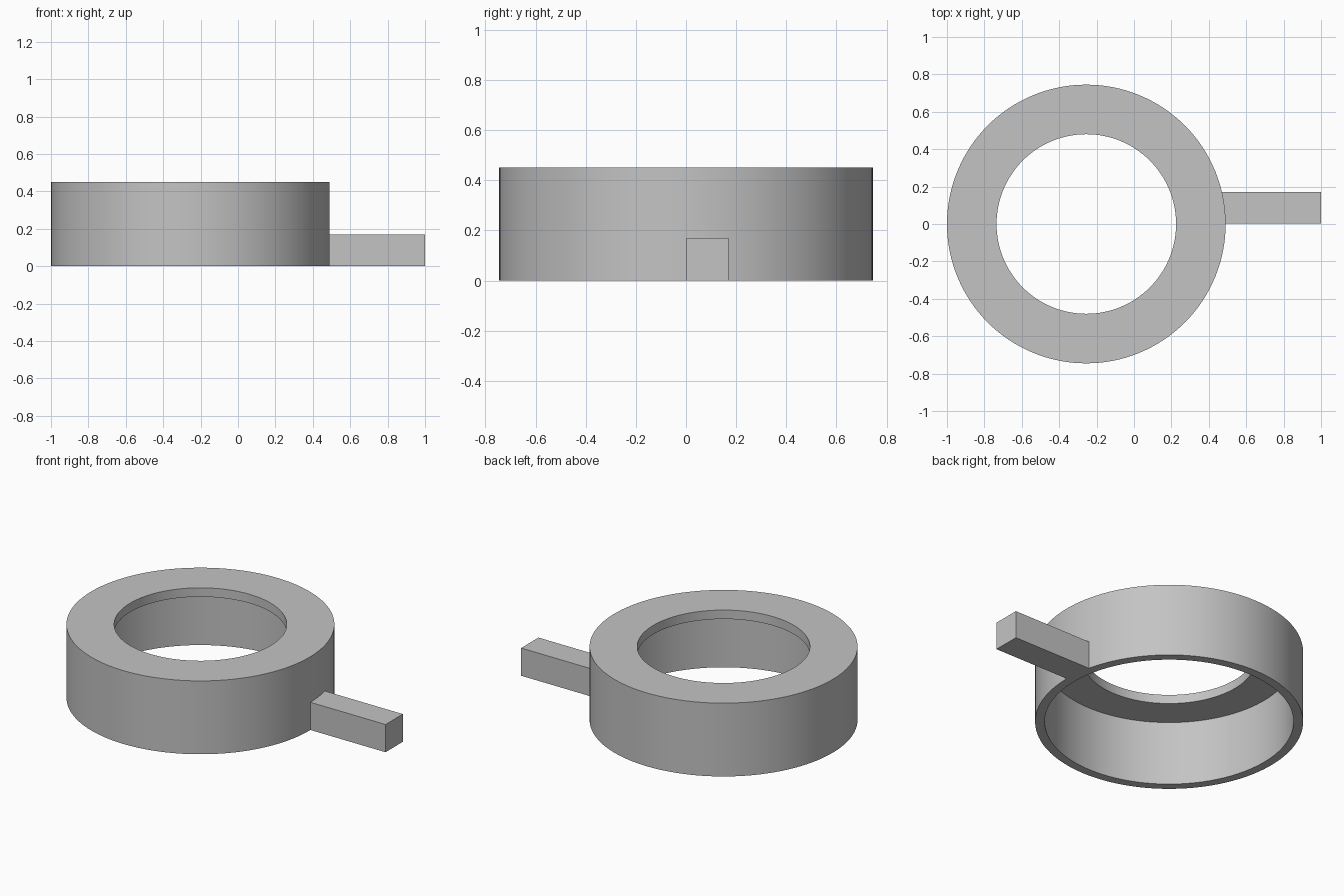
import bpy
import bmesh
import math
from mathutils import Matrix, Vector

if "Cube" in bpy.data.objects:
    bpy.data.objects.remove(bpy.data.objects["Cube"], do_unlink=True)

CENTRE_X = -0.255
SEGMENTS = 128

grey = bpy.data.materials.new("plain grey")
grey.use_nodes = True
grey.diffuse_color = (0.55, 0.55, 0.55, 1)
grey.node_tree.nodes["Principled BSDF"].inputs["Base Color"].default_value = grey.diffuse_color


def add_object(name, bm):
    bmesh.ops.recalc_face_normals(bm, faces=bm.faces)
    mesh = bpy.data.meshes.new(name)
    bm.to_mesh(mesh)
    bm.free()
    mesh.materials.append(grey)
    obj = bpy.data.objects.new(name, mesh)
    bpy.context.collection.objects.link(obj)
    return obj


# Hollow ring: thin outer wall with an inward lip at the top
profile = [(0.745, 0), (0.745, 0.45), (0.48, 0.45), (0.48, 0.395), (0.692, 0.395), (0.692, 0)]
bm = bmesh.new()
verts = [bm.verts.new((CENTRE_X + r, 0, z)) for r, z in profile]
edges = [bm.edges.new((verts[i - 1], verts[i])) for i in range(len(verts))]
bmesh.ops.spin(bm, geom=verts + edges, cent=(CENTRE_X, 0, 0), axis=(0, 0, 1),
               angle=math.tau, steps=SEGMENTS, use_merge=True)
bmesh.ops.remove_doubles(bm, verts=bm.verts, dist=0.0001)
ring = add_object("lipped_ring", bm)
bpy.context.view_layer.objects.active = ring
ring.select_set(True)
bpy.ops.object.shade_smooth_by_angle(angle=math.radians(30))

# Square handle, rooted within the ring wall
low, high = Vector((0.45, 0.002, 0)), Vector((1, 0.17, 0.17))
bm = bmesh.new()
bmesh.ops.create_cube(bm, size=1, matrix=Matrix.Translation((low + high) / 2)
                      @ Matrix.Diagonal((high - low).to_4d()))
add_object("handle", bm)
